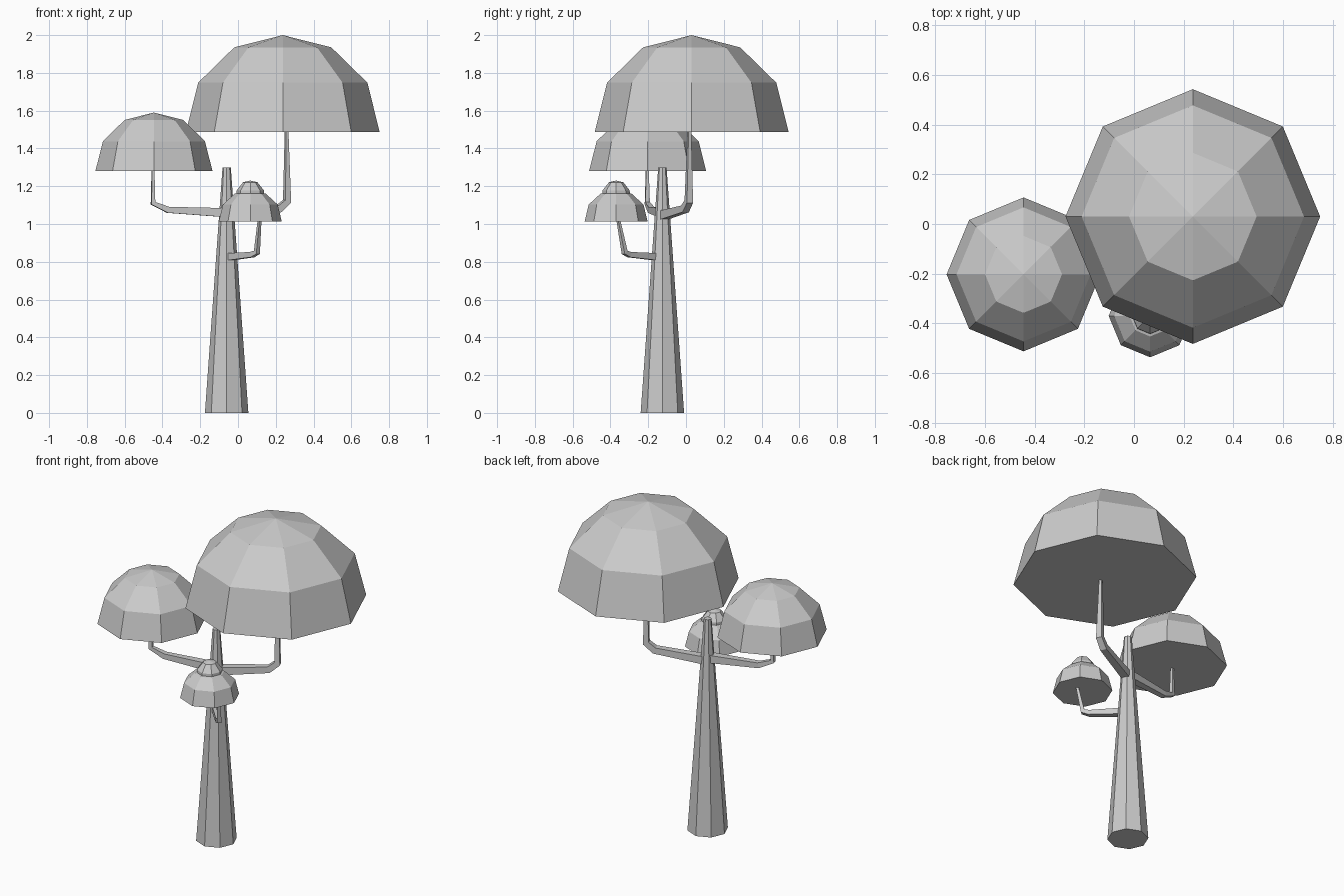
import bpy, bmesh, math
from mathutils import Vector

if "Cube" in bpy.data.objects:
    bpy.data.objects.remove(bpy.data.objects["Cube"])


def finish(name, bm):
    bmesh.ops.recalc_face_normals(bm, faces=bm.faces[:])
    mesh = bpy.data.meshes.new(name)
    bm.to_mesh(mesh)
    bm.free()
    obj = bpy.data.objects.new(name, mesh)
    bpy.context.collection.objects.link(obj)
    return obj


def skin(bm, rings):
    # Bridge consecutive rings of equal vertex count
    for a, b in zip(rings, rings[1:]):
        n = len(a)
        for i in range(n):
            bm.faces.new((a[i], a[(i + 1) % n], b[(i + 1) % n], b[i]))


def lathe(name, centre, profile, tip=None, sides=8):
    # Octagonal stack of (radius, height) rings, closed by a flat base and a top or tip
    bm = bmesh.new()
    rings = []
    for r, z in profile:
        rings.append([bm.verts.new((centre[0] + r * math.cos(math.tau * i / sides),
                                    centre[1] + r * math.sin(math.tau * i / sides), z))
                      for i in range(sides)])
    skin(bm, rings)
    bm.faces.new(rings[0])
    if tip is None:
        bm.faces.new(rings[-1])
    else:
        t = bm.verts.new((centre[0], centre[1], tip))
        for i in range(sides):
            bm.faces.new((rings[-1][i], rings[-1][(i + 1) % sides], t))
    return finish(name, bm)


def branch(name, path, radii, sides=4):
    # Tapered low-poly tube bending upward within one vertical plane
    pts = [Vector(p) for p in path]
    run = pts[-2] - pts[0]
    side = Vector((-run.y, run.x, 0)).normalized()
    bm = bmesh.new()
    rings = []
    for k, (p, r) in enumerate(zip(pts, radii)):
        before = (p - pts[k - 1]).normalized() if k else Vector()
        after = (pts[k + 1] - p).normalized() if k < len(pts) - 1 else Vector()
        up = (before + after).normalized().cross(side).normalized()
        rings.append([bm.verts.new(p + r * (side * math.cos(math.tau * (i + 0.5) / sides)
                                            + up * math.sin(math.tau * (i + 0.5) / sides)))
                      for i in range(sides)])
    skin(bm, rings)
    bm.faces.new(rings[0])
    bm.faces.new(rings[-1])
    return finish(name, bm)


# Trunk
lathe("trunk", (-0.06, -0.125), [(0.115, 0), (0.022, 1.3)])

# Branches
branch("large_branch",
       [(-0.06, -0.125, 1.045), (0.215, -0.005, 1.08), (0.26, 0.015, 1.12), (0.257, 0.018, 1.51)],
       [0.034, 0.027, 0.025, 0.01])
branch("medium_branch",
       [(-0.06, -0.125, 1.06), (-0.37, -0.185, 1.075), (-0.45, -0.205, 1.11), (-0.45, -0.205, 1.3)],
       [0.034, 0.023, 0.017, 0.009])
branch("small_branch",
       [(-0.06, -0.14, 0.825), (0.075, -0.30, 0.838), (0.10, -0.325, 0.85), (0.115, -0.36, 1.03)],
       [0.028, 0.02, 0.018, 0.01])

# Foliage domes
lathe("large_canopy", (0.237, 0.03), [(0.513, 1.487), (0.448, 1.748), (0.257, 1.935)], 2.0)
lathe("medium_canopy", (-0.445, -0.203), [(0.31, 1.28), (0.27, 1.438), (0.155, 1.551)], 1.59)
lathe("small_canopy", (0.065, -0.37), [(0.167, 1.012), (0.145, 1.103), (0.083, 1.16)], 1.18)
lathe("small_canopy_cap", (0.065, -0.37), [(0.073, 1.155), (0.072, 1.178), (0.038, 1.221)], 1.23)
